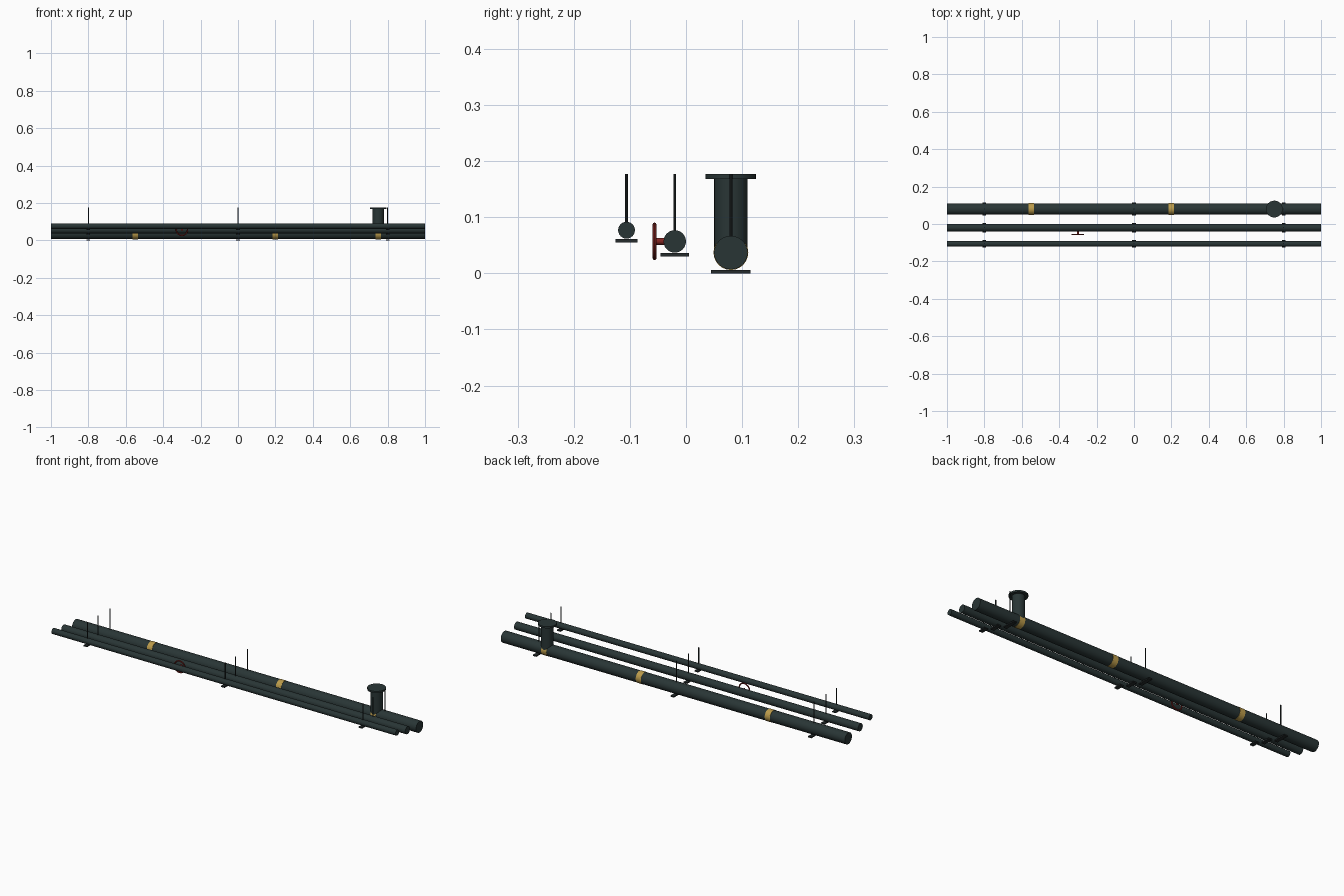
import bpy, math

if "Cube" in bpy.data.objects:
    bpy.data.objects.remove(bpy.data.objects["Cube"])

def mat(name, c):
    m = bpy.data.materials.new(name)
    m.diffuse_color = (*c, 1)
    m.use_nodes = True
    m.node_tree.nodes["Principled BSDF"].inputs["Base Color"].default_value = m.diffuse_color
    return m

PIPE = mat("dark_green_paint", (0.022, 0.036, 0.036))
STEEL = mat("dark_steel", (0.018, 0.024, 0.025))
YELLOW = mat("band_yellow", (0.50, 0.33, 0.07))
RED = mat("valve_red", (0.22, 0.018, 0.015))

def finish(name, m, smooth=True):
    o = bpy.context.object
    o.name = name
    o.data.materials.append(m)
    if smooth:
        bpy.ops.object.shade_smooth_by_angle(angle=math.radians(40))
    return o

ROT = {"x": (0, math.pi / 2, 0), "y": (math.pi / 2, 0, 0), "z": (0, 0, 0)}

def cyl(name, loc, r, length, axis, m, n=24):
    bpy.ops.mesh.primitive_cylinder_add(vertices=n, radius=r, depth=length, location=loc, rotation=ROT[axis])
    return finish(name, m)

def box(name, loc, size, m):
    bpy.ops.mesh.primitive_cube_add(size=1, location=loc)
    bpy.context.object.scale = size
    return finish(name, m, False)

TOP = 0.177
# name, y, z, radius, hanger plate width
pipes = [("large", 0.08, 0.037, 0.03, 0.07),
         ("middle", -0.02, 0.057, 0.02, 0.051),
         ("small", -0.106, 0.077, 0.015, 0.04)]
for name, y, z, r, w in pipes:
    cyl(name + "_pipe", (0, y, z), r, 2, "x", PIPE)
    # hanger plates below the pipe and rods up to the ceiling
    for i, x in enumerate((-0.8, 0, 0.8)):
        box(f"{name}_hanger_plate_{i}", (x, y, z - r - 0.004), (0.02, w, 0.006), STEEL)
        cyl(f"{name}_hanger_rod_{i}", (x, y, (z + TOP) / 2), 0.0025, TOP - z, "z", STEEL, 8)

# yellow marking bands on the large pipe
for i, x in enumerate((-0.55, 0.2, 0.75)):
    cyl(f"marking_band_{i}", (x, 0.08, 0.037), 0.031, 0.03, "x", YELLOW)

# riser with end flange
cyl("riser_pipe", (0.75, 0.08, 0.1035), 0.03, 0.133, "z", PIPE)
cyl("riser_flange", (0.75, 0.08, 0.1725), 0.045, 0.009, "z", PIPE)

# valve stem and handwheel on the middle pipe
cyl("valve_stem", (-0.3, -0.038, 0.057), 0.006, 0.036, "y", RED, 12)
bpy.ops.mesh.primitive_torus_add(location=(-0.3, -0.056, 0.057), rotation=ROT["y"],
                                 major_radius=0.03, minor_radius=0.0035,
                                 major_segments=24, minor_segments=8)
finish("valve_handwheel", RED)
